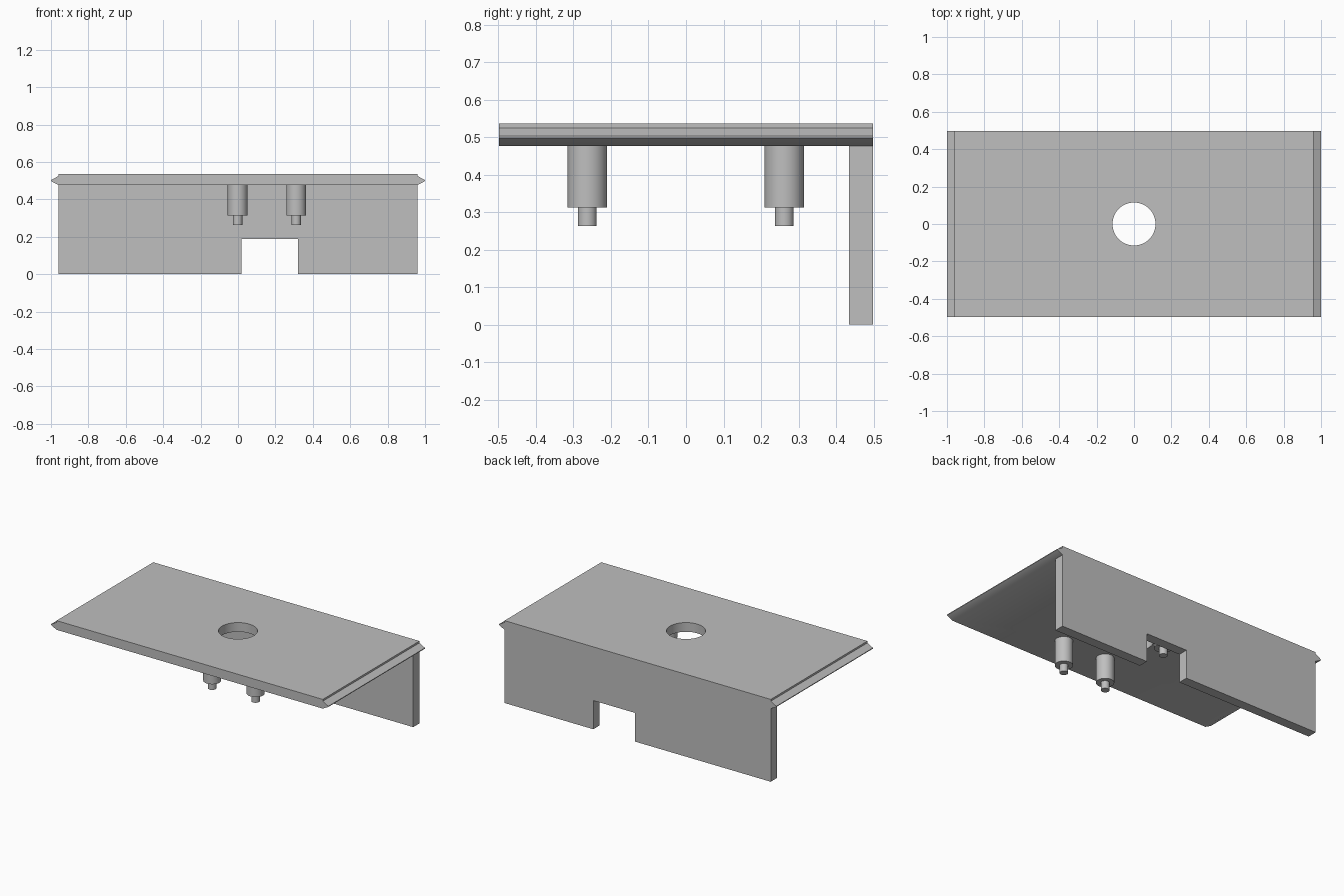
import bpy
import bmesh
from mathutils import Vector

cube = bpy.data.objects.get("Cube")
if cube:
    bpy.data.objects.remove(cube, do_unlink=True)

# Single plain grey
grey = bpy.data.materials.new("plain_grey")
grey.use_nodes = True
color = (0.52, 0.52, 0.52, 1)
grey.diffuse_color = color
grey.node_tree.nodes["Principled BSDF"].inputs["Base Color"].default_value = color

DEPTH = 0.498      # half depth of the plate
BODY = 0.96        # half width of the body without end lips
UNDER = 0.477      # underside of the plate
TOP = 0.537


def extrude_profile(name, points, y_front, y_back):
    """Solid from an outline in x and z, extruded along y."""
    bm = bmesh.new()
    face = bm.faces.new([bm.verts.new((x, y_front, z)) for x, z in points])
    result = bmesh.ops.extrude_face_region(bm, geom=[face])
    verts = [v for v in result["geom"] if isinstance(v, bmesh.types.BMVert)]
    bmesh.ops.translate(bm, verts=verts, vec=Vector((0, y_back - y_front, 0)))
    bmesh.ops.recalc_face_normals(bm, faces=bm.faces)
    mesh = bpy.data.meshes.new(name)
    bm.to_mesh(mesh)
    bm.free()
    mesh.materials.append(grey)
    obj = bpy.data.objects.new(name, mesh)
    bpy.context.collection.objects.link(obj)
    return obj


def cylinder(name, x, y, bottom, top, radius, sides=48):
    bpy.ops.mesh.primitive_cylinder_add(
        vertices=sides, radius=radius, depth=top - bottom,
        location=(x, y, (top + bottom) / 2))
    obj = bpy.context.object
    obj.name = name
    obj.data.materials.append(grey)
    bpy.ops.object.shade_smooth_by_angle()
    return obj


# Top plate with pointed lips at both ends
right_end = [(BODY, UNDER), (1, 0.498), (1, 0.503), (BODY, 0.525), (BODY, TOP)]
left_end = [(-x, z) for x, z in reversed(right_end)]
plate = extrude_profile("top_plate", right_end + left_end, -DEPTH, DEPTH)

# Round hole through the plate
cutter = cylinder("hole_cutter", 0, 0, 0.4, 0.6, 0.115, 64)
cutter.hide_render = True
hole = plate.modifiers.new("round_hole", "BOOLEAN")
hole.operation = "DIFFERENCE"
hole.solver = "EXACT"
hole.object = cutter
bpy.ops.object.select_all(action="DESELECT")
plate.select_set(True)
bpy.context.view_layer.objects.active = plate
bpy.ops.object.modifier_apply(modifier=hole.name)
bpy.data.objects.remove(cutter, do_unlink=True)
bpy.ops.object.shade_smooth_by_angle()

# Back wall with a notch in its lower edge
notch_left, notch_right, notch_top = 0.02, 0.32, 0.187
extrude_profile("back_wall", [
    (-BODY, 0), (notch_left, 0), (notch_left, notch_top),
    (notch_right, notch_top), (notch_right, 0), (BODY, 0),
    (BODY, UNDER), (-BODY, UNDER)], 0.434, DEPTH)

# Four stepped pegs below the plate
for side, x in (("right", -0.002), ("left", 0.311)):
    for end, y in (("front", -0.263), ("back", 0.262)):
        cylinder(f"{end}_{side}_peg", x, y, 0.313, UNDER, 0.053)
        cylinder(f"{end}_{side}_peg_tip", x, y, 0.263, 0.313, 0.025)
